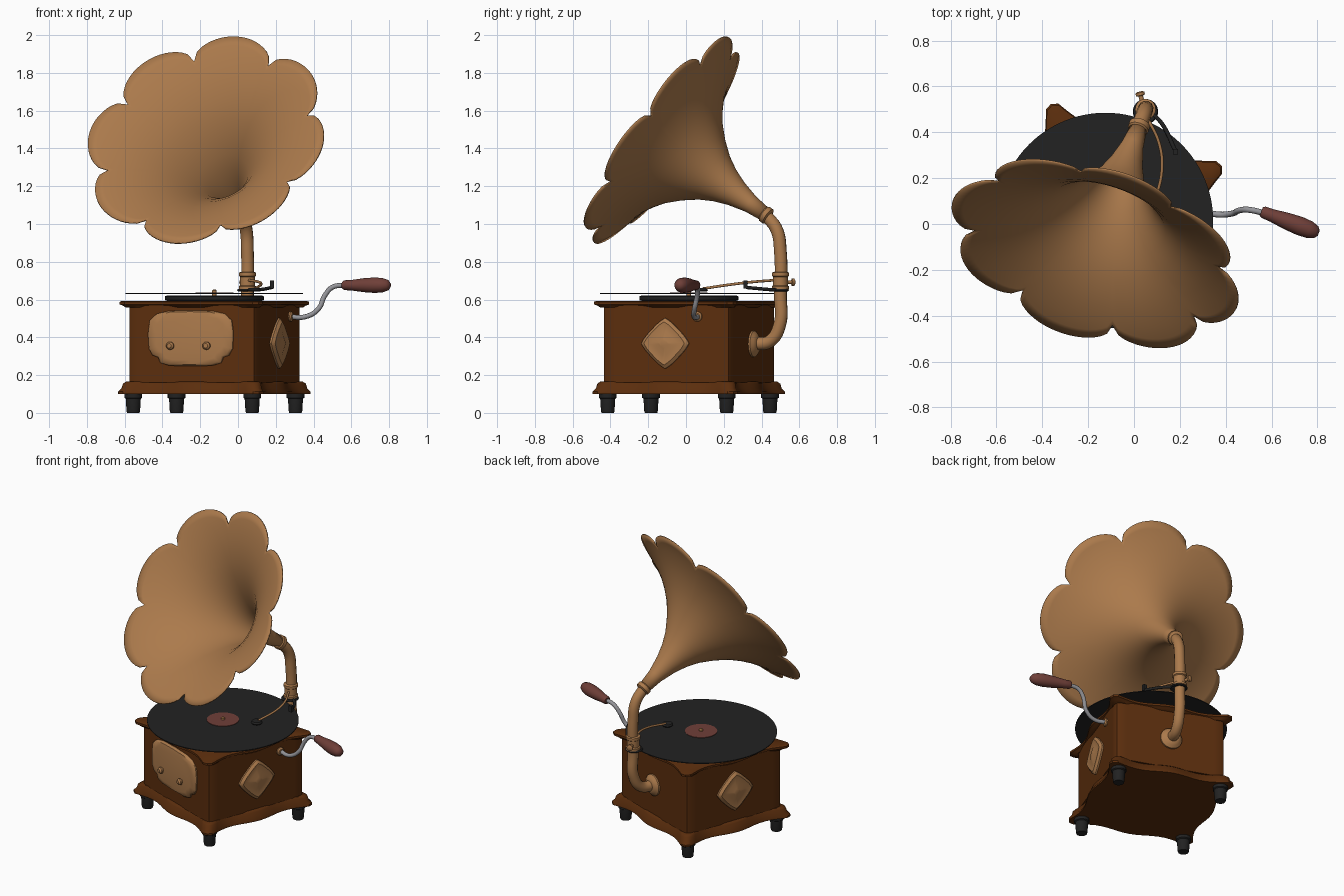
import bpy
from math import sin, cos, pi, sqrt, radians
from mathutils import Vector, Matrix

cube = bpy.data.objects.get("Cube")
if cube:
    bpy.data.objects.remove(cube)


def material(name, rgb):
    m = bpy.data.materials.new(name)
    m.use_nodes = True
    m.diffuse_color = (*rgb, 1)
    m.node_tree.nodes["Principled BSDF"].inputs["Base Color"].default_value = (*rgb, 1)
    return m


BRONZE = material("bronze", (0.41, 0.195, 0.072))
WOOD = material("dark wood", (0.105, 0.027, 0.004))
BLACK = material("black", (0.016, 0.016, 0.016))
RED = material("dull red", (0.16, 0.05, 0.04))
STEEL = material("steel", (0.3, 0.3, 0.32))

# The cabinet is turned about the vertical axis
CABINET = Matrix.Translation((-0.125, 0.015, 0)) @ Matrix.Rotation(radians(-20), 4, 'Z')


def loft(name, rings, mat, frame=Matrix(), caps=True):
    """Skin a list of equal rings of points."""
    n = len(rings[0])
    verts = [frame @ Vector(p) for ring in rings for p in ring]
    faces = [(i * n + j, i * n + (j + 1) % n, (i + 1) * n + (j + 1) % n, (i + 1) * n + j)
             for i in range(len(rings) - 1) for j in range(n)]
    if caps:
        faces += [tuple(reversed(range(n))), tuple(range(len(verts) - n, len(verts)))]
    mesh = bpy.data.meshes.new(name)
    mesh.from_pydata(verts, [], faces)
    mesh.materials.append(mat)
    ob = bpy.data.objects.new(name, mesh)
    bpy.context.collection.objects.link(ob)
    return ob


def stack(name, outline, profile, mat, frame=Matrix()):
    """Loft a flat outline through (scale, height) steps."""
    return loft(name, [[(x * s, y * s, z) for x, y in outline] for s, z in profile], mat, frame)


def circle(n=32):
    return [(cos(2 * pi * i / n), sin(2 * pi * i / n)) for i in range(n)]


def along(start, direction):
    """Frame whose z axis runs along a direction."""
    return Matrix.Translation(start) @ Vector(direction).to_track_quat('Z', 'Y').to_matrix().to_4x4()


def tube(name, points, radius, mat):
    cu = bpy.data.curves.new(name, 'CURVE')
    cu.dimensions = '3D'
    cu.bevel_depth = radius
    cu.bevel_resolution = 4
    cu.use_fill_caps = True
    sp = cu.splines.new('BEZIER')
    sp.bezier_points.add(len(points) - 1)
    for bp, p in zip(sp.bezier_points, points):
        bp.co = p
        bp.handle_left_type = bp.handle_right_type = 'AUTO'
    cu.materials.append(mat)
    ob = bpy.data.objects.new(name, cu)
    bpy.context.collection.objects.link(ob)


def square_outline(half, wave, flare, reach):
    """Square with scalloped sides and softened corners."""
    pts = []
    for k in range(4):
        c, s = cos(k * pi / 2), sin(k * pi / 2)
        side = []
        for i in range(17):
            u = (i / 8 - 1) * reach
            side.append((half + wave * cos(2 * pi * u) + flare * u ** 4, u * (half + wave + flare)))
        tip = (side[-1][0] + side[-1][1]) / 2 + (side[-1][0] - side[-1][1]) * 0.22
        side.append((tip, tip))
        pts += [(x * c - y * s, x * s + y * c) for x, y in side]
    return pts


# Cabinet
scallop = square_outline(0.385, 0.016, 0.025, 0.86)
stack("base_moulding", scallop, [(1, 0.1), (1, 0.112), (0.965, 0.13), (0.95, 0.155), (0.92, 0.165)], WOOD, CABINET)
stack("cabinet_body", square_outline(0.36, 0, 0, 0.91), [(1, 0.16), (1, 0.57)], WOOD, CABINET)
stack("lid", scallop, [(0.92, 0.558), (0.95, 0.568), (0.985, 0.574), (0.985, 0.588), (0.96, 0.593)], WOOD, CABINET)
for side, x in (("right", -0.335), ("left", 0.335)):
    for end, y in (("front", -0.335), ("back", 0.335)):
        stack(f"{end}_{side}_foot", circle(24), [(0.033, 0), (0.036, 0.01), (0.04, 0.075), (0.047, 0.08), (0.047, 0.105)],
              BLACK, CABINET @ Matrix.Translation((x, y, 0)))

# Front plaque with two knobs
FRONT = CABINET @ Matrix.Translation((0, -0.358, 0.4)) @ Matrix.Rotation(pi / 2, 4, 'X')
half = [(0.0, 0.143), (0.12, 0.14), (0.19, 0.125), (0.23, 0.09), (0.24, 0.02), (0.235, -0.06),
        (0.215, -0.095), (0.185, -0.105), (0.17, -0.135), (0.12, -0.15), (0.0, -0.152)]
plaque = [(-x, y) for x, y in half] + half[-2:0:-1]
stack("front_plaque", plaque, [(1, 0), (1, 0.01), (0.95, 0.02), (0.8, 0.024)], BRONZE, FRONT)
for side, x in (("right", -0.105), ("left", 0.1)):
    stack(f"{side}_knob", circle(20), [(0.012, 0.015), (0.012, 0.03), (0.021, 0.035), (0.021, 0.045), (0.012, 0.054)],
          BRONZE, FRONT @ Matrix.Translation((x, -0.045, 0)))

# Diamond ornaments on both sides
diamond = []
for i in range(48):
    a = 2 * pi * i / 48
    r = 0.134 - 0.029 * abs(sin(2 * a)) ** 0.9
    diamond.append((r * cos(a), r * sin(a)))
for side, sx in (("right", -1), ("left", 1)):
    frame = CABINET @ along((0.358 * sx, 0, 0.368), (sx, 0, 0))
    stack(f"{side}_ornament", diamond, [(1, 0), (1, 0.012), (0.85, 0.026), (0.5, 0.022), (0.2, 0.034)], BRONZE, frame)

# Turntable, record and label
DECK = Matrix.Translation((-0.125, 0.015, 0))
stack("turntable", circle(64), [(0.24, 0.59), (0.262, 0.597), (0.262, 0.617), (0.25, 0.622)], BLACK, DECK)
stack("record", circle(96), [(0.47, 0.63), (0.47, 0.635)], BLACK, DECK)
stack("record_label", circle(48), [(0.1, 0.634), (0.1, 0.638)], RED, DECK)
stack("spindle", circle(16), [(0.012, 0.6), (0.012, 0.648), (0.006, 0.654)], BRONZE, DECK)

# Horn with eight rounded petals
NECK = Vector((0.02, 0.42, 1.05))
axis = Vector((-0.27, -0.78, 0.56)).normalized()
right = axis.cross(Vector((0, 0, -1))).normalized()
if right.x < 0:
    right.negate()
up = Vector((0, 0, 1)) - axis * axis.z
up.normalize()
profile = [(0.034, 0), (0.045, 0.1), (0.07, 0.2), (0.1, 0.28), (0.14, 0.355), (0.2, 0.435),
           (0.27, 0.51), (0.34, 0.565), (0.41, 0.61), (0.48, 0.645), (0.55, 0.673), (0.61, 0.692), (0.66, 0.703)]


def depth(r):
    for (r0, t0), (r1, t1) in zip(profile, profile[1:]):
        if r <= r1:
            return t0 + (t1 - t0) * (r - r0) / (r1 - r0)
    return profile[-1][1]


SEGMENTS = 144
rings = []
for r, _ in profile:
    w = max(0, (r - 0.25) / 0.41) ** 1.4
    ring = []
    for j in range(SEGMENTS):
        a = 2 * pi * j / SEGMENTS
        rim = 0.55 + 0.112 * sqrt(abs(cos(4 * a)))
        rr = r * (1 - w * (1 - rim / 0.66))
        b = a - radians(4)
        ring.append(NECK + axis * depth(min(rr, 0.66)) + right * (rr * cos(b)) + up * (rr * sin(b)))
    rings.append(ring)
horn = loft("horn", rings, BRONZE, caps=False)
solid = horn.modifiers.new("thickness", 'SOLIDIFY')
solid.thickness = 0.008
solid.offset = 0

# Pipe from the cabinet back up to the horn
tube("horn_pipe", [(-0.003, 0.353, 0.365), (0.03, 0.445, 0.38), (0.05, 0.497, 0.47), (0.05, 0.5, 0.62),
                   (0.05, 0.5, 0.85), (0.043, 0.48, 0.97), NECK], 0.034, BRONZE)
stack("pipe_flange", circle(), [(0.07, 0), (0.07, 0.012), (0.055, 0.025), (0.04, 0.035)], BRONZE,
      CABINET @ along((0, 0.358, 0.365), (0, 1, 0)))
stack("neck_collar", circle(), [(0.036, -0.025), (0.046, -0.018), (0.046, 0.006), (0.038, 0.014)], BRONZE, along(NECK, axis))
stack("pipe_clamp", circle(), [(0.036, 0.65), (0.045, 0.655), (0.045, 0.67), (0.039, 0.675), (0.039, 0.72),
                               (0.045, 0.725), (0.045, 0.742), (0.036, 0.747)], BRONZE, Matrix.Translation((0.05, 0.5, 0)))
stack("clamp_screw", circle(16), [(0.01, 0), (0.01, 0.065), (0.02, 0.068), (0.02, 0.08), (0.01, 0.085)], BRONZE,
      along((0.045, 0.495, 0.692), (-0.25, 1, 0)))

# Sound arm, pickup head and dark support
tube("sound_arm", [(0.06, 0.46, 0.702), (0.11, 0.35, 0.693), (0.122, 0.24, 0.68), (0.09, 0.09, 0.658)], 0.007, BRONZE)
stack("pickup_head", circle(24), [(0.03, -0.008), (0.036, 0), (0.03, 0.01)], BLACK,
      Matrix.Translation((0.085, 0.08, 0.65)))
stack("support_collar", circle(), [(0.05, 0.643), (0.055, 0.648), (0.05, 0.657)], BLACK, Matrix.Translation((0.05, 0.49, 0)))
tube("support_arm", [(0.07, 0.49, 0.65), (0.12, 0.44, 0.653), (0.18, 0.32, 0.664)], 0.009, BLACK)
stack("support_block", [(-1, -1), (1, -1), (1, 1), (-1, 1)], [(0.011, 0.658), (0.011, 0.7)], BLACK,
      Matrix.Translation((0.18, 0.315, 0)))

# Winding crank and handle
tube("crank_rod", [(0.26, 0.07, 0.51), (0.36, 0.042, 0.51), (0.425, 0.045, 0.55), (0.462, 0.06, 0.625),
                   (0.50, 0.062, 0.665), (0.58, 0.045, 0.676)], 0.013, STEEL)
stack("crank_flange", circle(24), [(0.026, 0), (0.026, 0.01), (0.018, 0.018)], BRONZE,
      CABINET @ along((0.358, 0.18, 0.51), (1, 0, 0)))
stack("crank_handle", circle(24), [(0.02, 0), (0.026, 0.01), (0.028, 0.05), (0.037, 0.12), (0.041, 0.18),
                                   (0.038, 0.225), (0.028, 0.255), (0.012, 0.268)], RED,
      along((0.555, 0.055, 0.676), (0.25, -0.095, 0)))

# Smooth shading with sharp edges kept
bpy.ops.object.select_all(action='DESELECT')
for ob in bpy.context.collection.objects:
    if ob.type == 'MESH':
        ob.select_set(True)
        bpy.context.view_layer.objects.active = ob
bpy.ops.object.shade_smooth_by_angle(angle=radians(40))
